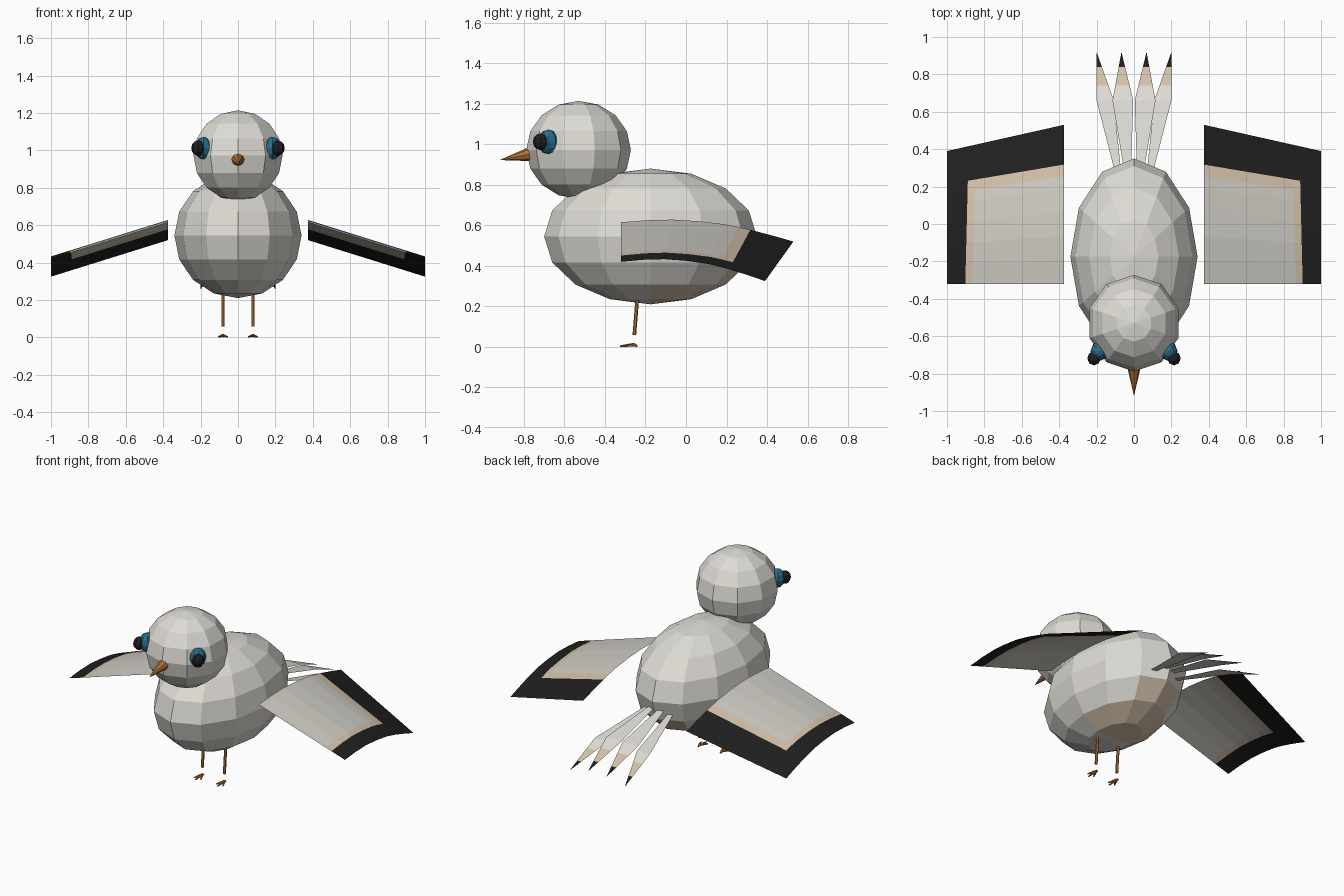
import bpy, bmesh
from mathutils import Vector, Matrix

if "Cube" in bpy.data.objects:
    bpy.data.objects.remove(bpy.data.objects["Cube"], do_unlink=True)


def material(name, rgb):
    m = bpy.data.materials.new(name)
    m.use_nodes = True
    m.diffuse_color = (*rgb, 1)
    m.node_tree.nodes["Principled BSDF"].inputs["Base Color"].default_value = (*rgb, 1)
    return m


WHITE = material("feather white", (0.73, 0.71, 0.66))
GREY = material("wing grey", (0.62, 0.60, 0.55))
TAN = material("feather tan", (0.66, 0.53, 0.40))
BLACK = material("feather black", (0.014, 0.014, 0.014))
BLUE = material("eye blue", (0.02, 0.16, 0.26))
ORANGE = material("beak orange", (0.45, 0.17, 0.04))


def finish(name, bm, *mats):
    mesh = bpy.data.meshes.new(name)
    bm.to_mesh(mesh)
    bm.free()
    for m in mats:
        mesh.materials.append(m)
    obj = bpy.data.objects.new(name, mesh)
    bpy.context.collection.objects.link(obj)
    return obj


def ball(name, centre, radii, segments, rings, *mats):
    bm = bmesh.new()
    bmesh.ops.create_uvsphere(bm, u_segments=segments, v_segments=rings, radius=1)
    bmesh.ops.scale(bm, vec=radii, verts=bm.verts)
    bmesh.ops.translate(bm, vec=centre, verts=bm.verts)
    return finish(name, bm, *mats)


def add_rod(bm, start, end, r1, r2, sides=6):
    start, end = Vector(start), Vector(end)
    axis = end - start
    turn = axis.to_track_quat("Z", "Y").to_matrix().to_4x4()
    bmesh.ops.create_cone(bm, cap_ends=True, segments=sides, radius1=r1, radius2=r2,
                          depth=axis.length,
                          matrix=Matrix.Translation((start + end) / 2) @ turn)


def sheet(name, rows, colour_of, mats, flip):
    """Open grid of points; colour_of(row, column) gives each cell's material."""
    bm = bmesh.new()
    grid = [[bm.verts.new(p) for p in row] for row in rows]
    for i in range(len(grid) - 1):
        for j in range(len(grid[0]) - 1):
            quad = [grid[i][j], grid[i][j + 1], grid[i + 1][j + 1], grid[i + 1][j]]
            face = bm.faces.new(quad[::-1] if flip else quad)
            face.material_index = colour_of(i, j)
    return finish(name, bm, *mats)


# Body with a tan patch under the rear, and head
body = ball("body", (0, -0.175, 0.545), (0.34, 0.525, 0.335), 12, 8, WHITE, TAN)
for f in body.data.polygons:
    c = f.center
    f.material_index = int((c.z < 0.3 and c.y > -0.2) or (c.z < 0.4 and c.y > 0.18))
ball("head", (0, -0.53, 0.972), (0.25, 0.258, 0.242), 10, 8, WHITE)

# Beak
bm = bmesh.new()
add_rod(bm, (0, -0.765, 0.952), (0, -0.92, 0.922), 0.036, 0, 8)
finish("beak", bm, ORANGE)

# Wing sections: fraction along the chord, height, with extra cuts at colour borders
CHORD = [(0, 0.615), (0.15, 0.625), (0.3, 0.628), (0.45, 0.62), (0.6, 0.605),
         (0.677, 0.592), (0.75, 0.578), (0.88, 0.549), (1, 0.52)]
SPAN = [0.375, 0.865, 0.902, 1.0]


def wing_colour(i, j):
    if i >= 6 or j == 2:
        return 2
    return 1 if i == 5 or j == 1 else 0


for side, label in ((1, "left"), (-1, "right")):
    # Eyes
    ball(label + "_eye", (side * 0.185, -0.68, 1.012), (0.048, 0.053, 0.06), 8, 6, BLUE)
    ball(label + "_pupil", (side * 0.214, -0.718, 1.012), (0.036, 0.038, 0.041), 8, 6, BLACK)

    # Wing
    rows = []
    for v, z in CHORD:
        row = []
        for j, x in enumerate(SPAN):
            if j in (1, 2):
                x -= 0.018 * min(v, 0.75)
            t = (x - SPAN[0]) / 0.625
            row.append((side * x, -0.32 + v * (0.85 - 0.14 * t), z - 0.195 * t))
        rows.append(row)
    sheet(label + "_wing", rows, wing_colour, (GREY, TAN, BLACK), side < 0)

    # Tail feathers: base, widest part, tan band, black tip
    for part, tip, base, near, far, lift in (("inner", 0.067, 0.03, 0.004, 0.115, 0.03),
                                             ("outer", 0.2, 0.075, 0.108, 0.2, 0.0)):
        rows = [[(side * x, 0.22, 0.475 + lift) for x in (base - 0.012, base + 0.012)]]
        for y in (0.66, 0.74, 0.84, 0.915):
            k = (0.92 - y) / 0.26
            rows.append([(side * (tip + (x - tip) * k), y, 0.258 + 0.115 * k + lift)
                         for x in (near, far)])
        sheet(f"{label}_{part}_tail_feather", rows, lambda i, j: (0, 0, 1, 2)[i],
              (WHITE, TAN, BLACK), side < 0)

    # Leg
    bm = bmesh.new()
    add_rod(bm, (side * 0.08, -0.255, 0.058), (side * 0.08, -0.238, 0.27), 0.009, 0.009)
    finish(label + "_leg", bm, ORANGE)

    # Foot: three front toes and a short back toe
    bm = bmesh.new()
    for dx, y in ((-0.024, -0.305), (0, -0.325), (0.024, -0.305), (0, -0.24)):
        add_rod(bm, (side * 0.08, -0.258, 0.012), (side * 0.08 + dx, y, 0.005), 0.009, 0.004)
    bmesh.ops.translate(bm, vec=(0, 0, -min(v.co.z for v in bm.verts)), verts=bm.verts)
    finish(label + "_foot", bm, ORANGE)
